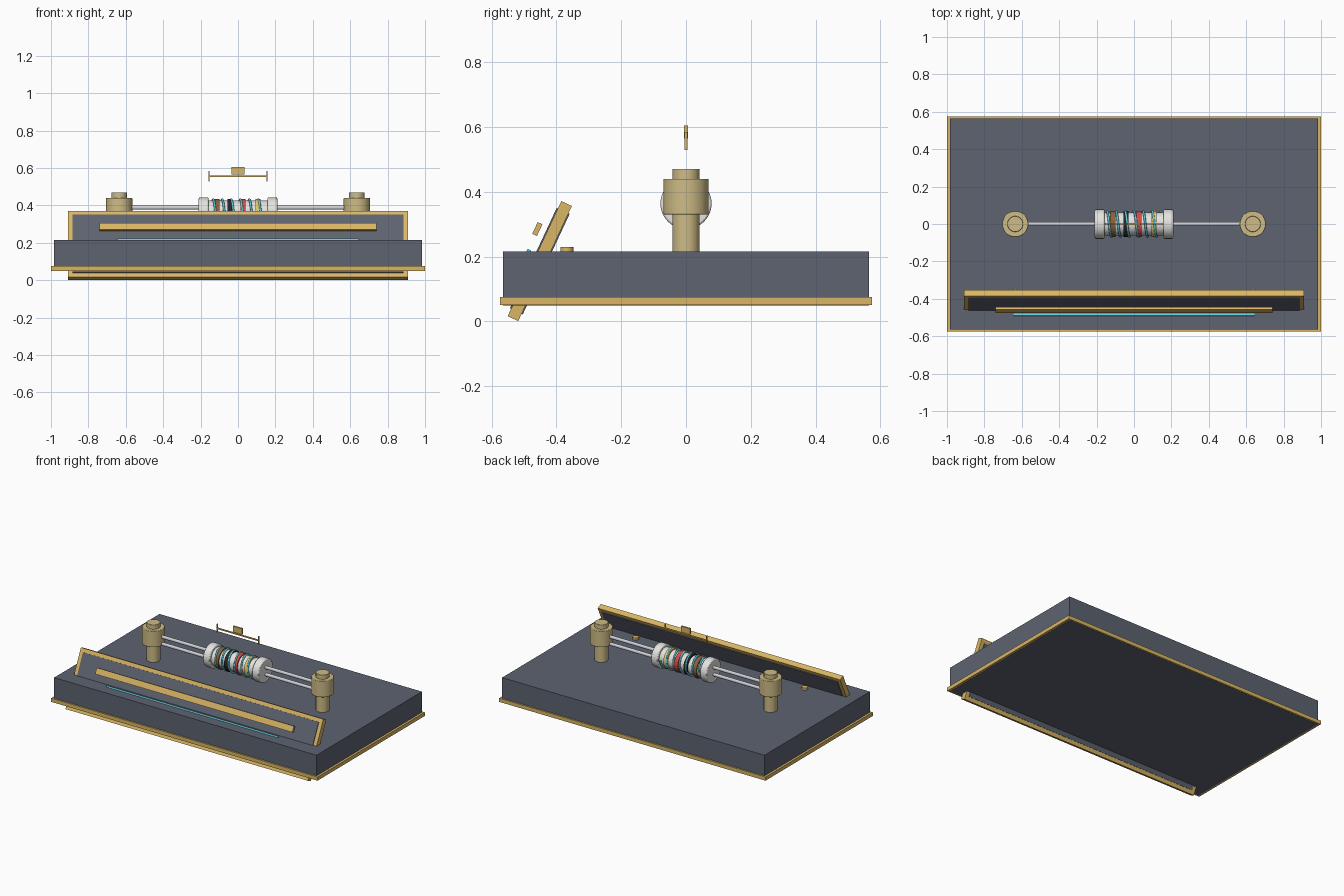
import bpy, math
from mathutils import Vector, Matrix

if "Cube" in bpy.data.objects:
    bpy.data.objects.remove(bpy.data.objects["Cube"])


def mat(name, rgb):
    m = bpy.data.materials.new(name)
    m.diffuse_color = (*rgb, 1)
    m.use_nodes = True
    m.node_tree.nodes["Principled BSDF"].inputs["Base Color"].default_value = m.diffuse_color
    return m


SLATE = mat("slate", (0.11, 0.125, 0.16))
GOLD = mat("gold", (0.70, 0.47, 0.13))
BRASS = mat("pale_brass", (0.62, 0.50, 0.24))
STEEL = mat("steel", (0.62, 0.63, 0.67))
CERAMIC = mat("ceramic", (0.78, 0.77, 0.74))
CYAN = mat("cyan", (0.12, 0.62, 0.75))
BROWN = mat("brown", (0.25, 0.12, 0.05))
BLACK = mat("black", (0.02, 0.02, 0.025))
RED = mat("red", (0.65, 0.07, 0.06))
YELLOW = mat("yellow", (0.75, 0.58, 0.17))

TILT = Matrix.Translation((0, -0.4515, 0.186)) @ Matrix.Rotation(math.radians(-25), 4, 'X')


def box(name, size, loc, m, frame=None):
    """Box of full size; frame places it in the tilted panel's space."""
    bpy.ops.mesh.primitive_cube_add(size=1)
    o = bpy.context.object
    o.name = name
    o.data.transform(Matrix.Diagonal((*size, 1)))
    o.matrix_world = (frame or Matrix()) @ Matrix.Translation(loc)
    o.data.materials.append(m)
    return o


def cyl(name, r, a, b, m, bevel=0.0, seg=32):
    """Cylinder from point a to point b."""
    a, b = Vector(a), Vector(b)
    d = b - a
    bpy.ops.mesh.primitive_cylinder_add(vertices=seg, radius=r, depth=d.length,
                                        location=(a + b) / 2,
                                        rotation=d.to_track_quat('Z', 'Y').to_euler())
    o = bpy.context.object
    o.name = name
    o.data.materials.append(m)
    bpy.ops.object.shade_smooth_by_angle()
    if bevel:
        mod = o.modifiers.new("bevel", 'BEVEL')
        mod.width, mod.segments = bevel, 2
    return o


# base: gold trim plate with the slate block set into it
box("base_trim", (2.0, 1.15, 0.025), (0, 0, 0.0625), GOLD)
box("base_block", (1.97, 1.13, 0.166), (0, 0, 0.132), SLATE)

# tilted front panel with a gold frame
box("front_panel", (1.77, 0.044, 0.342), (0, 0, 0), SLATE, TILT)
for s, n in ((1, "top"), (-1, "bottom")):
    box("panel_frame_" + n, (1.82, 0.036, 0.025), (0, 0, s * 0.1835), GOLD, TILT)
for s, n in ((1, "right"), (-1, "left")):
    box("panel_frame_" + n, (0.025, 0.036, 0.342), (s * 0.8975, 0, 0), GOLD, TILT)


def strip(name, size, y, z, m):
    """Tilted strip at a world y, z centre."""
    box(name, size, TILT.inverted() @ Vector((0, y, z)), m, TILT)


strip("title_bar", (1.48, 0.016, 0.040), -0.459, 0.285, GOLD)
strip("light_strip", (1.29, 0.012, 0.016), -0.487, 0.214, CYAN)

# terminal posts and small studs
for s, n in ((1, "right"), (-1, "left")):
    x = s * 0.635
    cyl("post_stem_" + n, 0.042, (x, 0, 0.21), (x, 0, 0.335), BRASS)
    cyl("post_head_" + n, 0.07, (x, 0, 0.33), (x, 0, 0.44), BRASS, 0.003)
    cyl("post_cap_" + n, 0.042, (x, 0, 0.435), (x, 0, 0.47), BRASS, 0.002)
    cyl("stud_" + n, 0.02, (x, -0.368, 0.21), (x, -0.368, 0.23), GOLD)

# component body, paired leads and end caps
Z = 0.364
cyl("body", 0.062, (-0.17, 0, Z), (0.17, 0, Z), CERAMIC, seg=48)
for s, n in ((1, "right"), (-1, "left")):
    cyl("end_cap_" + n, 0.079, (s * 0.158, 0, Z), (s * 0.21, 0, Z), CERAMIC, 0.006, 48)
    for dz, k in ((0.024, "upper"), (-0.024, "lower")):
        cyl(f"lead_{k}_{n}", 0.011, (s * 0.2, 0, Z + dz), (s * 0.6, 0, Z + dz), STEEL, seg=20)

# colour bands
for n, x, m in (("brown", -0.113, BROWN), ("black", -0.043, BLACK),
                ("red", 0.027, RED), ("yellow", 0.107, YELLOW)):
    cyl("band_" + n, 0.070, (x - 0.014, 0, Z), (x + 0.014, 0, Z), m, seg=48)

# cyan coil winding around the body
TURNS, N = 6, 24
cu = bpy.data.curves.new("coil", 'CURVE')
cu.dimensions = '3D'
cu.bevel_depth, cu.bevel_resolution, cu.use_fill_caps = 0.006, 2, True
sp = cu.splines.new('POLY')
sp.points.add(TURNS * N)
for i, p in enumerate(sp.points):
    a = 2 * math.pi * i / N
    p.co = (-0.145 + 0.29 * i / (TURNS * N), 0.068 * math.cos(a), Z + 0.068 * math.sin(a), 1)
cu.materials.append(CYAN)
coil = bpy.data.objects.new("coil", cu)
bpy.context.collection.objects.link(coil)

# floating dimension marker above the body
box("marker_bar", (0.31, 0.008, 0.008), (0, 0, 0.556), GOLD)
box("marker_tag", (0.068, 0.012, 0.040), (0, 0, 0.585), GOLD)
for s, n in ((1, "right"), (-1, "left")):
    box("marker_end_" + n, (0.007, 0.009, 0.056), (s * 0.155, 0, 0.557), GOLD)
